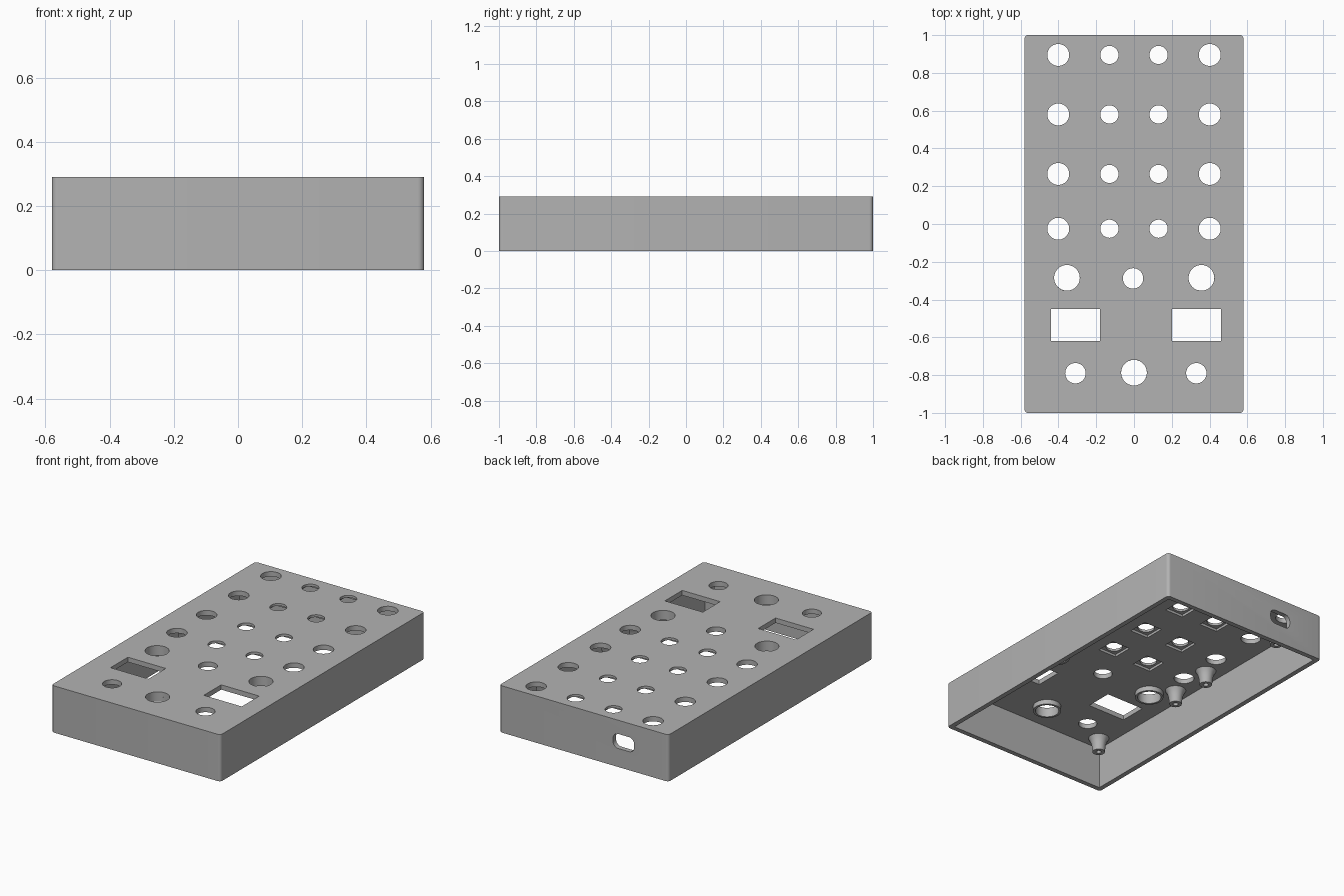
import bpy, bmesh, math
from mathutils import Matrix

if "Cube" in bpy.data.objects:
    bpy.data.objects.remove(bpy.data.objects["Cube"])

W, L, H = 0.58, 1.0, 0.29      # half width, half length, height
T, CEIL = 0.03, 0.26           # wall thickness, underside of the top plate

grey = bpy.data.materials.new("grey_plastic")
grey.diffuse_color = (0.448, 0.448, 0.448, 1)
grey.use_nodes = True
grey.node_tree.nodes["Principled BSDF"].inputs["Base Color"].default_value = grey.diffuse_color


def finish(bm, name):
    bmesh.ops.recalc_face_normals(bm, faces=bm.faces)
    me = bpy.data.meshes.new(name)
    bm.to_mesh(me)
    bm.free()
    ob = bpy.data.objects.new(name, me)
    bpy.context.collection.objects.link(ob)
    me.materials.append(grey)
    return ob


def add_box(bm, x0, x1, y0, y1, z0, z1):
    m = Matrix.Translation(((x0 + x1) / 2, (y0 + y1) / 2, (z0 + z1) / 2))
    m = m @ Matrix.Diagonal((x1 - x0, y1 - y0, z1 - z0, 1))
    return bmesh.ops.create_cube(bm, size=1, matrix=m)["verts"]


def round_edges(bm, verts, axis, radius):
    """Round the edges of a box that run along one axis."""
    edges = {e for v in verts for e in v.link_edges
             if abs((e.verts[0].co - e.verts[1].co).normalized()[axis]) > 0.9}
    bmesh.ops.bevel(bm, geom=list(edges), offset=radius, segments=6,
                    profile=0.5, affect='EDGES')


def add_hole(bm, x, y, r):
    bmesh.ops.create_cone(bm, cap_ends=True, segments=48, radius1=r, radius2=r,
                          depth=0.3, matrix=Matrix.Translation((x, y, 0.29)))


def cut(ob, bm, name):
    cutter = finish(bm, name)
    cutter.hide_render = True
    mod = ob.modifiers.new(name, 'BOOLEAN')
    mod.operation, mod.solver, mod.object = 'DIFFERENCE', 'EXACT', cutter
    bpy.context.view_layer.objects.active = ob
    bpy.ops.object.modifier_apply(modifier=mod.name)
    bpy.data.objects.remove(cutter)


def smooth(ob):
    bpy.ops.object.select_all(action='DESELECT')
    ob.select_set(True)
    bpy.context.view_layer.objects.active = ob
    bpy.ops.object.shade_smooth_by_angle(angle=math.radians(30))


def lathe(name, profile, x, y, closed=False, n=40):
    """Turn a (radius, z) profile around a vertical axis."""
    bm = bmesh.new()
    vs = [bm.verts.new((r, 0, z)) for r, z in profile]
    es = [bm.edges.new(p) for p in zip(vs, vs[1:])]
    if closed:
        es.append(bm.edges.new((vs[-1], vs[0])))
    bmesh.ops.spin(bm, geom=vs + es, cent=(0, 0, 0), axis=(0, 0, 1),
                   angle=2 * math.pi, steps=n, use_duplicate=False)
    bmesh.ops.remove_doubles(bm, verts=bm.verts, dist=1e-5)
    bmesh.ops.translate(bm, verts=bm.verts, vec=(x, y, 0))
    smooth(finish(bm, name))


# Enclosure: rounded box, open underneath
bm = bmesh.new()
round_edges(bm, add_box(bm, -W, W, -L, L, 0, H), 2, 0.02)
case = finish(bm, "enclosure")
bm = bmesh.new()
add_box(bm, -W + T, W - T, -L + T, L - T, -0.1, CEIL)
cut(case, bm, "cavity")

# Square pockets under the two inner columns of holes
ROWS = (0.895, 0.58, 0.265, -0.025)
bm = bmesh.new()
for y in ROWS:
    for x in (-0.13, 0.13):
        s = 0.063
        add_box(bm, x - s, x + s, y - s, y + s, CEIL - 0.02, CEIL + 0.015)
cut(case, bm, "pockets")

# Round control holes, two windows and the rear port
COLLARS = ((-0.355, -0.285, 0.068), (0.357, -0.285, 0.068), (0, -0.787, 0.068))
bm = bmesh.new()
for y in ROWS:
    for s in (-1, 1):
        add_hole(bm, s * 0.401, y, 0.058)
        add_hole(bm, s * 0.13, y, 0.048)
for x, y, r in COLLARS:
    add_hole(bm, x, y, r)
for x, y in ((-0.005, -0.288), (-0.31, -0.79), (0.33, -0.79)):
    add_hole(bm, x, y, 0.054)
for x in (-0.31, 0.33):
    add_box(bm, x - 0.13, x + 0.13, -0.62, -0.45, 0.14, 0.44)
port = add_box(bm, -0.345, -0.2, 0.9, 1.1, 0.115, 0.205)
round_edges(bm, port, 1, 0.035)
cut(case, bm, "openings")
smooth(case)

# Collars hanging below the three largest holes
for i, (x, y, r) in enumerate(COLLARS):
    lathe(f"collar_{i + 1}", [(r + 0.014, CEIL), (r + 0.014, 0.23),
                              (r, 0.23), (r, CEIL)], x, y, closed=True)

# Flared screw posts with blind holes, mirrored left and right
POST = [(0.06, CEIL), (0.049, 0.242), (0.041, 0.215), (0.036, 0.17),
        (0.015, 0.17), (0.015, 0.24), (0, 0.24)]
for side, s in (("left", -1), ("right", 1)):
    for i, (x, y) in enumerate(((0.47, -0.88), (0.455, -0.166),
                                (0.445, 0.12), (0.46, 0.74))):
        lathe(f"screw_post_{side}_{i + 1}", POST, s * x, y)
